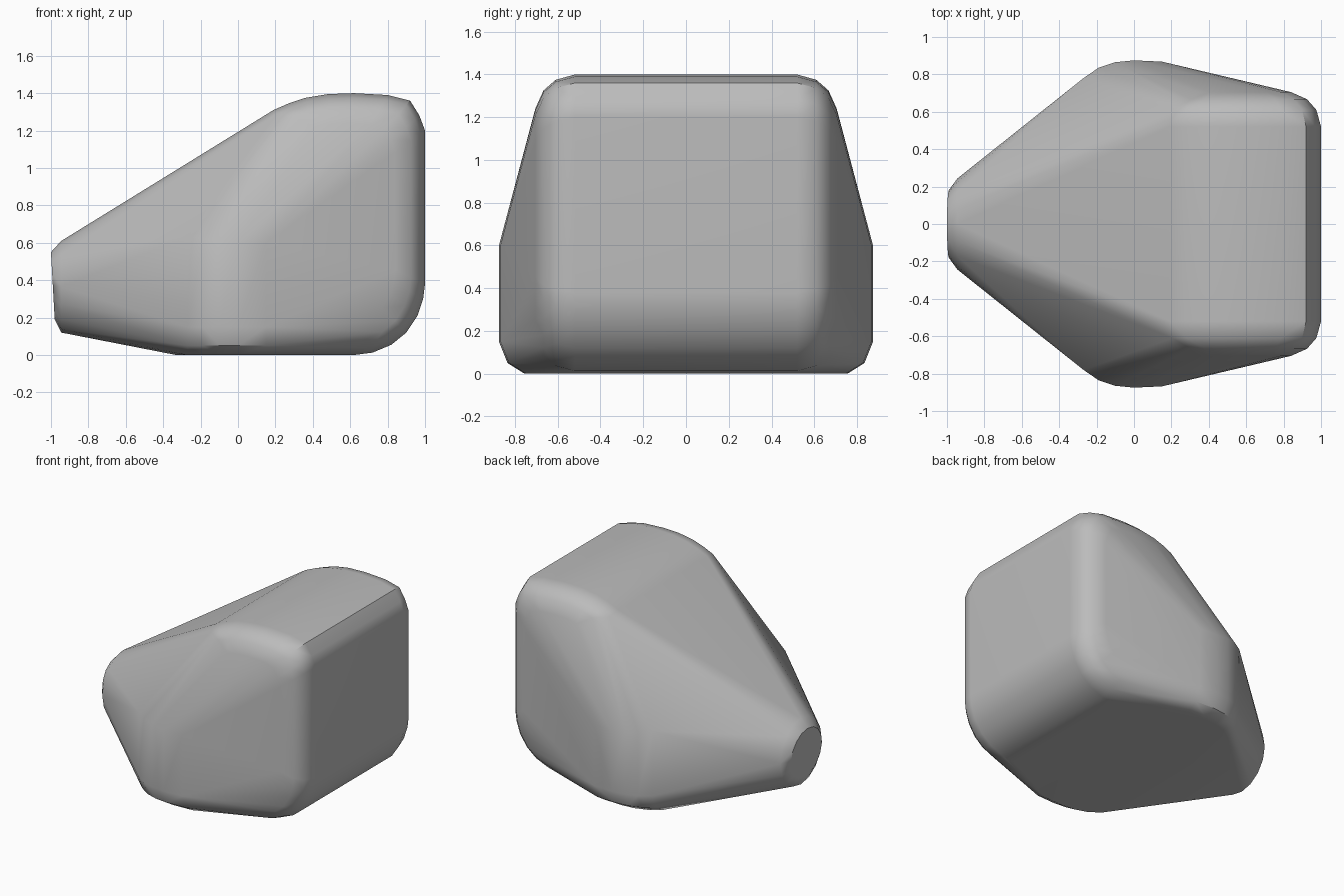
import bpy, bmesh
from math import sin, cos, radians, pi

old = bpy.data.objects.get("Cube")
if old:
    bpy.data.objects.remove(old, do_unlink=True)

mat = bpy.data.materials.new("plain_grey")
mat.use_nodes = True
grey = (0.5, 0.5, 0.5, 1)
mat.diffuse_color = grey
mat.node_tree.nodes["Principled BSDF"].inputs["Base Color"].default_value = grey

points = []


def add_pair(x, y, z):
    points.extend([(x, y, z), (x, -y, z)])


# Tall rear block: one side profile, drawn in and moved outward to round its rim
profile = [(0.19, 1.31), (0.27, 1.345), (0.36, 1.375), (0.48, 1.395), (0.62, 1.4),
           (0.8, 1.39), (0.92, 1.36), (0.97, 1.28), (1, 1.2), (1, 0.38), (0.99, 0.3),
           (0.96, 0.21), (0.9, 0.12), (0.82, 0.055), (0.72, 0.013), (0.62, 0)]
for inset, y in [(0, 0.52), (0.025, 0.61), (0.075, 0.667), (0.16, 0.705)]:
    for x, z in profile:
        add_pair(0.5 + (x - 0.5) * (1 - inset / 0.5), y,
                 0.7 + (z - 0.7) * (1 - inset / 0.7))

# Widest part of the flanks, rounded under toward the flat base
flank = [(-0.27, 0.78), (-0.19, 0.835), (-0.1, 0.865), (0, 0.875), (0.15, 0.868)]
for x, y in flank:
    for inset, z in [(0, 0.6 - 0.12 * min(x, 0)), (0, 0.15), (0.04, 0.05), (0.12, 0)]:
        add_pair(x, y - inset, z)
add_pair(-0.33, 0.5, 0)

# Blunt round nose
for i in range(16):
    a = 2 * pi * i / 16
    points.append((-0.945, 0.243 * cos(a), 0.365 + 0.245 * sin(a)))
    points.append((-0.99 - 0.01 * sin(a), 0.18 * cos(a), 0.37 + 0.18 * sin(a)))

# Wrap a single skin around all the parts
bm = bmesh.new()
for p in points:
    bm.verts.new(p)
hull = bmesh.ops.convex_hull(bm, input=bm.verts)
loose = {g for g in hull["geom_interior"] + hull["geom_unused"]
         if isinstance(g, bmesh.types.BMVert)}
bmesh.ops.delete(bm, geom=list(loose), context='VERTS')
bmesh.ops.dissolve_limit(bm, angle_limit=radians(1), verts=bm.verts, edges=bm.edges)
bmesh.ops.recalc_face_normals(bm, faces=bm.faces)
mesh = bpy.data.meshes.new("rounded_body")
bm.to_mesh(mesh)
bm.free()
mesh.materials.append(mat)

body = bpy.data.objects.new("rounded_body", mesh)
bpy.context.collection.objects.link(body)
bpy.context.view_layer.objects.active = body
body.select_set(True)
bpy.ops.object.shade_smooth_by_angle(angle=radians(35))
weighted = body.modifiers.new("even_shading", 'WEIGHTED_NORMAL')
weighted.keep_sharp = True
